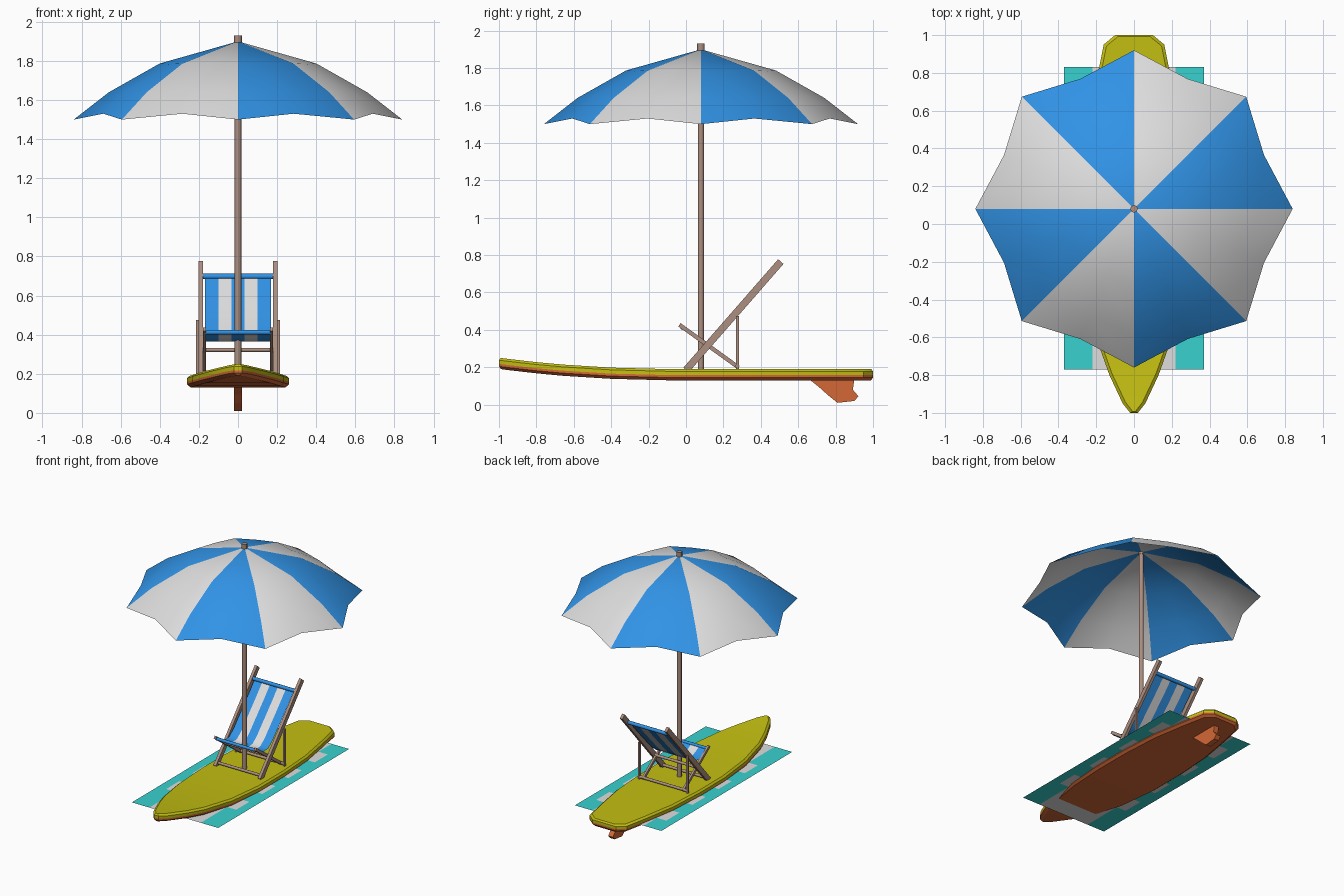
import bpy, bmesh, math
from mathutils import Vector, Matrix

cube = bpy.data.objects.get("Cube")
if cube:
    bpy.data.objects.remove(cube, do_unlink=True)


def material(name, rgb):
    lin = [((c / 255 + 0.055) / 1.055) ** 2.4 for c in rgb]
    m = bpy.data.materials.new(name)
    m.use_nodes = True
    m.diffuse_color = (*lin, 1)
    bsdf = next(n for n in m.node_tree.nodes if n.type == 'BSDF_PRINCIPLED')
    bsdf.inputs["Base Color"].default_value = (*lin, 1)
    return m


WOOD = material("driftwood", (172, 143, 128))
BLUE = material("bright_blue", (49, 147, 230))
WHITE = material("off_white", (222, 222, 222))
YELLOW = material("board_yellow", (196, 191, 18))
ORANGE = material("board_orange", (212, 104, 54))
TEAL = material("towel_teal", (56, 210, 207))


def finish(bm, name, mats, angle=None, recalc=True):
    if recalc:
        bmesh.ops.recalc_face_normals(bm, faces=bm.faces[:])
    me = bpy.data.meshes.new(name)
    bm.to_mesh(me)
    bm.free()
    for m in mats:
        me.materials.append(m)
    ob = bpy.data.objects.new(name, me)
    bpy.context.collection.objects.link(ob)
    if angle:
        bpy.ops.object.select_all(action='DESELECT')
        ob.select_set(True)
        bpy.context.view_layer.objects.active = ob
        bpy.ops.object.shade_smooth_by_angle(angle=math.radians(angle))
    return ob


def rod(name, p, q, r, mat, sides=8):
    p, q = Vector(p), Vector(q)
    rot = (q - p).to_track_quat('Z', 'Y').to_matrix().to_4x4()
    bm = bmesh.new()
    bmesh.ops.create_cone(bm, cap_ends=True, segments=sides, radius1=r, radius2=r,
                          depth=(q - p).length,
                          matrix=Matrix.Translation((p + q) / 2) @ rot)
    return finish(bm, name, [mat], 50)


def beam(name, x, p, q, width, depth):
    """Square timber in a side plane, from (y, z) p to (y, z) q."""
    p, q = Vector((x, *p)), Vector((x, *q))
    d = (q - p).normalized()
    side = Vector((1, 0, 0))
    rot = Matrix((side, d.cross(side), d)).transposed().to_4x4()
    bm = bmesh.new()
    bmesh.ops.create_cube(bm, size=1, matrix=Matrix.Translation((p + q) / 2) @ rot
                          @ Matrix.Diagonal((width, depth, (q - p).length, 1)))
    return finish(bm, name, [WOOD])


# Surfboard: stacked outline rings with a raised nose
outline = [(-1, .02), (-.95, .06), (-.8, .13), (-.66, .18), (-.4, .235), (-.1, .26),
           (.2, .26), (.5, .242), (.75, .2), (.95, .16), (1, .1)]
layers = [(.13, .018), (.145, 0), (.158, 0), (.178, 0), (.19, .014)]
bm = bmesh.new()
rings = []
for z, inset in layers:
    rows = []
    for y, w in outline:
        lift = .06 * max(-y, 0) ** 2.2
        hw = max(w - inset, .008)
        rows.append([bm.verts.new((s * hw, y * (1 - inset * .6), z + lift)) for s in (-1, 1)])
    rings.append(rows)
for cap, idx in ((rings[0], 1), (rings[-1], 0)):
    for a, b in zip(cap, cap[1:]):
        bm.faces.new((a[0], a[1], b[1], b[0])).material_index = idx
for k, (lo, hi) in enumerate(zip(rings, rings[1:])):
    loops = [[r[0] for r in rows] + [r[1] for r in reversed(rows)] for rows in (lo, hi)]
    n = len(loops[0])
    for i in range(n):
        j = (i + 1) % n
        f = bm.faces.new((loops[0][i], loops[0][j], loops[1][j], loops[1][i]))
        f.material_index = 1 if k < 2 else 0
finish(bm, "surfboard", [YELLOW, ORANGE], 25)

# Fin: extruded side profile
fin = [(.66, .135), (.71, .095), (.76, .05), (.81, .01), (.9, .02), (.922, .045),
       (.892, .08), (.9, .135)]
bm = bmesh.new()
face = bm.faces.new([bm.verts.new((-.02, y, z)) for y, z in fin])
ext = bmesh.ops.extrude_face_region(bm, geom=[face])
bmesh.ops.translate(bm, vec=(.04, 0, 0),
                    verts=[v for v in ext["geom"] if isinstance(v, bmesh.types.BMVert)])
finish(bm, "fin", [ORANGE])

# Towel: teal sheet with a pale centre and staggered pale patches
xs = [-.37, -.3, -.22, .22, .3, .37]
rows = 10
bm = bmesh.new()
grid = [[bm.verts.new((x, -.77 + 1.6 * j / rows, .152)) for x in xs] for j in range(rows + 1)]
for j in range(rows):
    for i in range(5):
        f = bm.faces.new((grid[j][i], grid[j][i + 1], grid[j + 1][i + 1], grid[j + 1][i]))
        patch = i in (1, 3) and 0 < j < rows - 1 and j % 2 == 0
        f.material_index = 1 if i == 2 or patch else 0
finish(bm, "towel", [TEAL, WHITE], recalc=False)

# Parasol: pole, cap and scalloped eight-panel canopy
PY = .08
rod("parasol_pole", (0, PY, .18), (0, PY, 1.9), .017, WOOD)
rod("parasol_cap", (0, PY, 1.88), (0, PY, 1.93), .02, WOOD)
profile = [(.4, 1.787, .385, 1.784), (.66, 1.64, .62, 1.645), (.84, 1.5, .745, 1.53)]
bm = bmesh.new()
tip = bm.verts.new((0, PY, 1.9))
hoops = []
for r_rib, z_rib, r_mid, z_mid in profile:
    hoop = []
    for k in range(16):
        r, z = (r_mid, z_mid) if k % 2 else (r_rib, z_rib)
        a = k * math.pi / 8
        hoop.append(bm.verts.new((r * math.cos(a), PY + r * math.sin(a), z)))
    hoops.append(hoop)
for k in range(16):
    j = (k + 1) % 16
    faces = [bm.faces.new((tip, hoops[0][k], hoops[0][j]))]
    for a, b in zip(hoops, hoops[1:]):
        faces.append(bm.faces.new((a[k], b[k], b[j], a[j])))
    for f in faces:
        f.material_index = (k // 2) % 2
finish(bm, "parasol_canopy", [BLUE, WHITE], 40, recalc=False)

# Deckchair timber, mirrored left and right
for side, s in (("left", 1), ("right", -1)):
    beam(side + "_back_rail", s * .19, (0, .185), (.507, .765), .022, .038)
    beam(side + "_seat_rail", s * .172, (-.035, .427), (.28, .2), .016, .022)
    beam(side + "_rear_strut", s * .207, (.275, .19), (.275, .475), .014, .018)


def crossbar(name, half, y, z, r, mat):
    rod(name, (-half, y, z), (half, y, z), r, mat)


crossbar("front_foot_bar", .19, .02, .207, .011, WOOD)
crossbar("rear_foot_bar", .207, .275, .207, .011, WOOD)
crossbar("middle_bar", .19, .12, .322, .011, WOOD)
crossbar("top_fabric_bar", .185, .445, .698, .014, BLUE)
crossbar("front_fabric_bar", .17, -.02, .412, .012, BLUE)

# Sling: five lengthwise stripes following the sag
sag = [(-.02, .415), (.03, .385), (.08, .366), (.13, .37), (.18, .408),
       (.28, .515), (.37, .612), (.445, .698)]
bm = bmesh.new()
strips = [[bm.verts.new((-.168 + .0672 * i, y, z)) for i in range(6)] for y, z in sag]
for a, b in zip(strips, strips[1:]):
    for i in range(5):
        bm.faces.new((a[i], a[i + 1], b[i + 1], b[i])).material_index = i % 2
finish(bm, "sling_seat", [BLUE, WHITE], 60, recalc=False)
